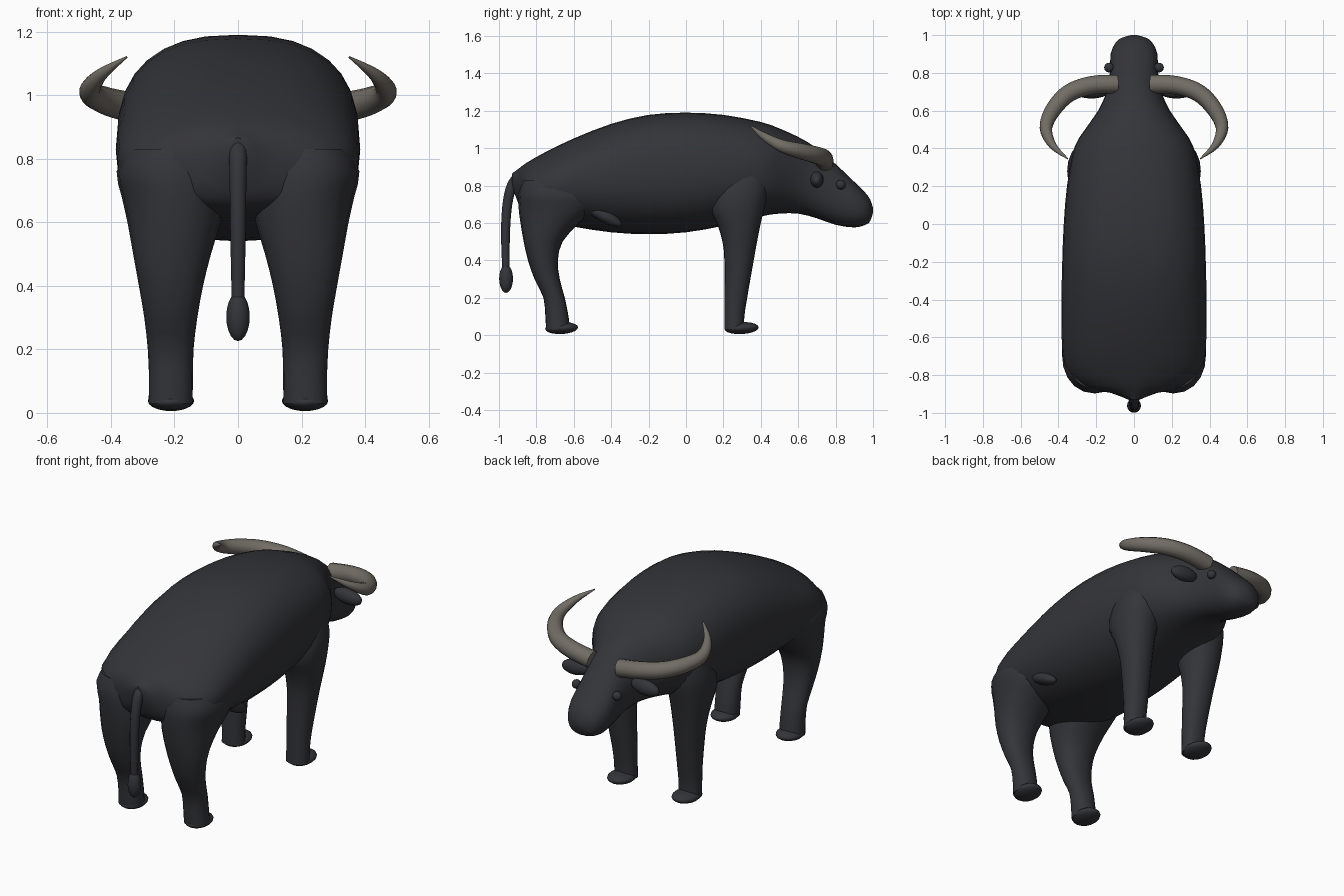
import bpy, bmesh, math
from mathutils import Vector

if "Cube" in bpy.data.objects:
    bpy.data.objects.remove(bpy.data.objects["Cube"])


def material(name, rgb):
    m = bpy.data.materials.new(name)
    m.diffuse_color = (*rgb, 1)
    m.use_nodes = True
    m.node_tree.nodes["Principled BSDF"].inputs["Base Color"].default_value = m.diffuse_color
    return m


HIDE = material("dark_hide", (0.034, 0.035, 0.041))
HORN = material("horn_grey", (0.168, 0.152, 0.130))


def smooth_rows(rows, steps):
    """Catmull-Rom interpolation through rows of numbers."""
    p = [rows[0]] + list(rows) + [rows[-1]]
    out = []
    for i in range(1, len(p) - 2):
        for k in range(steps):
            t = k / steps
            out.append([0.5 * (2 * b + (c - a) * t + (2 * a - 5 * b + 4 * c - d) * t * t
                               + (3 * b - a - 3 * c + d) * t ** 3)
                        for a, b, c, d in zip(*p[i - 1:i + 3])])
    return out + [list(rows[-1])]


def finish(obj, mat):
    obj.data.materials.clear()
    obj.data.materials.append(mat)
    bpy.ops.object.select_all(action='DESELECT')
    obj.select_set(True)
    bpy.context.view_layer.objects.active = obj
    bpy.ops.object.shade_smooth_by_angle(angle=math.radians(50))


def loft(name, rings, mat):
    """Skin closed rings of points and cap both ends."""
    bm = bmesh.new()
    vs = [[bm.verts.new(p) for p in r] for r in rings]
    n = len(vs[0])
    for a, b in zip(vs, vs[1:]):
        for i in range(n):
            j = (i + 1) % n
            bm.faces.new((a[i], a[j], b[j], b[i]))
    bm.faces.new(vs[0])
    bm.faces.new(vs[-1])
    bmesh.ops.recalc_face_normals(bm, faces=bm.faces)
    me = bpy.data.meshes.new(name)
    bm.to_mesh(me)
    bm.free()
    obj = bpy.data.objects.new(name, me)
    bpy.context.collection.objects.link(obj)
    finish(obj, mat)


def oval(n, top, bottom):
    """Unit superellipse with separate upper and lower fullness."""
    for i in range(n):
        a = 2 * math.pi * i / n
        c, s = math.cos(a), math.sin(a)
        p = 2 / (top if s > 0 else bottom)
        yield (math.copysign(abs(c) ** p, c), math.copysign(abs(s) ** p, s))


def tube(name, rows, mat, steps=4):
    """Tapered round tube along rows of x, y, z, radius."""
    cu = bpy.data.curves.new(name, 'CURVE')
    cu.dimensions = '3D'
    cu.bevel_depth = 1
    cu.bevel_resolution = 4
    cu.use_fill_caps = True
    pts = smooth_rows(rows, steps)
    sp = cu.splines.new('POLY')
    sp.points.add(len(pts) - 1)
    for q, (x, y, z, r) in zip(sp.points, pts):
        q.co = (x, y, z, 1)
        q.radius = r
    obj = bpy.data.objects.new(name, cu)
    bpy.context.collection.objects.link(obj)
    bpy.ops.object.select_all(action='DESELECT')
    obj.select_set(True)
    bpy.context.view_layer.objects.active = obj
    bpy.ops.object.convert(target='MESH')
    finish(bpy.context.object, mat)


def ball(name, loc, size, mat, rot=(0, 0, 0)):
    bpy.ops.mesh.primitive_uv_sphere_add(segments=16, ring_count=10, location=loc, rotation=rot)
    obj = bpy.context.object
    obj.name = name
    obj.scale = size
    finish(obj, mat)


# Body and head: y, bottom z, top z, half width, upper fullness
BODY = [(-0.93, 0.80, 0.865, 0.03, 2), (-0.895, 0.70, 0.89, 0.12, 1.8), (-0.855, 0.65, 0.92, 0.28, 1.8),
        (-0.75, 0.61, 0.98, 0.365, 1.95), (-0.6, 0.58, 1.052, 0.383, 2.15), (-0.4, 0.55, 1.13, 0.384, 2.35),
        (-0.2, 0.54, 1.178, 0.38, 2.5), (0.0, 0.55, 1.19, 0.372, 2.5), (0.2, 0.585, 1.178, 0.355, 2.4),
        (0.4, 0.635, 1.14, 0.318, 2.3), (0.5, 0.65, 1.105, 0.26, 2.3), (0.6, 0.65, 1.06, 0.19, 2.3),
        (0.7, 0.625, 1.00, 0.145, 2.2), (0.8, 0.59, 0.915, 0.128, 2.2), (0.9, 0.576, 0.82, 0.124, 2.2),
        (0.96, 0.59, 0.76, 0.097, 2.1), (0.985, 0.61, 0.725, 0.067, 2), (1.0, 0.655, 0.68, 0.015, 2)]
loft("body_and_head",
     [[(w * u, y, (lo + hi) / 2 + (hi - lo) / 2 * v) for u, v in oval(32, top, 2.3)]
      for y, lo, hi, w, top in smooth_rows(BODY, 2)], HIDE)

# Legs: z, inner x, outer x, back y, front y
HIND = [(0.03, 0.143, 0.282, -0.748, -0.62), (0.1, 0.142, 0.28, -0.752, -0.628),
        (0.2, 0.14, 0.284, -0.762, -0.648), (0.3, 0.128, 0.295, -0.81, -0.675),
        (0.4, 0.11, 0.312, -0.845, -0.685), (0.5, 0.085, 0.33, -0.868, -0.66),
        (0.6, 0.055, 0.348, -0.885, -0.57), (0.68, 0.04, 0.366, -0.895, -0.47),
        (0.76, 0.04, 0.382, -0.895, -0.47), (0.83, 0.07, 0.345, -0.87, -0.56)]
FRONT = [(0.03, 0.143, 0.275, 0.205, 0.31), (0.1, 0.145, 0.275, 0.205, 0.312),
         (0.2, 0.143, 0.28, 0.205, 0.327), (0.4, 0.14, 0.305, 0.205, 0.362),
         (0.5, 0.135, 0.322, 0.195, 0.38), (0.6, 0.125, 0.341, 0.165, 0.40),
         (0.68, 0.11, 0.352, 0.125, 0.42), (0.78, 0.10, 0.35, 0.14, 0.44),
         (0.9, 0.10, 0.315, 0.19, 0.44)]

for side, s in (("right", 1), ("left", -1)):
    for part, rows in (("hind", HIND), ("front", FRONT)):
        loft(f"{part}_leg_{side}",
             [[(s * ((a + b) / 2 + (b - a) / 2 * u), (c + d) / 2 + (d - c) / 2 * v, z)
               for u, v in oval(20, 2.2, 2.2)] for z, a, b, c, d in smooth_rows(rows, 2)], HIDE)
    # Hooves
    ball(f"hind_hoof_{side}", (s * 0.212, -0.665, 0.038), (0.072, 0.088, 0.032), HIDE, (0.05, 0, 0))
    ball(f"front_hoof_{side}", (s * 0.21, 0.297, 0.038), (0.072, 0.092, 0.032), HIDE, (0.05, 0, 0))
    # Curved horns
    tube(f"horn_{side}", [(s * x, y, z, r) for x, y, z, r in
         ((0.09, 0.74, 0.925, 0.05), (0.22, 0.735, 0.945, 0.049), (0.34, 0.695, 0.963, 0.047),
          (0.425, 0.61, 0.985, 0.043), (0.466, 0.51, 1.013, 0.034),
          (0.43, 0.415, 1.065, 0.02), (0.35, 0.345, 1.12, 0.003))], HORN)
    # Ears and eyes
    ball(f"ear_{side}", (s * 0.225, 0.70, 0.832), (0.09, 0.036, 0.044), HIDE, (0, s * 0.1, 0))
    ball(f"eye_{side}", (s * 0.132, 0.828, 0.805), (0.026, 0.026, 0.026), HIDE)

# Loose skin fold at the right flank
ball("flank_fold", (0.285, -0.44, 0.64), (0.045, 0.11, 0.035), HIDE, (-0.5, 0, 0))

# Tail and tuft
tube("tail", [(0, -0.89, 0.85, 0.03), (0, -0.93, 0.80, 0.028), (0, -0.955, 0.70, 0.026),
              (0, -0.965, 0.55, 0.024), (0, -0.963, 0.36, 0.02)], HIDE)
ball("tail_tuft", (0, -0.962, 0.302), (0.037, 0.037, 0.076), HIDE)
